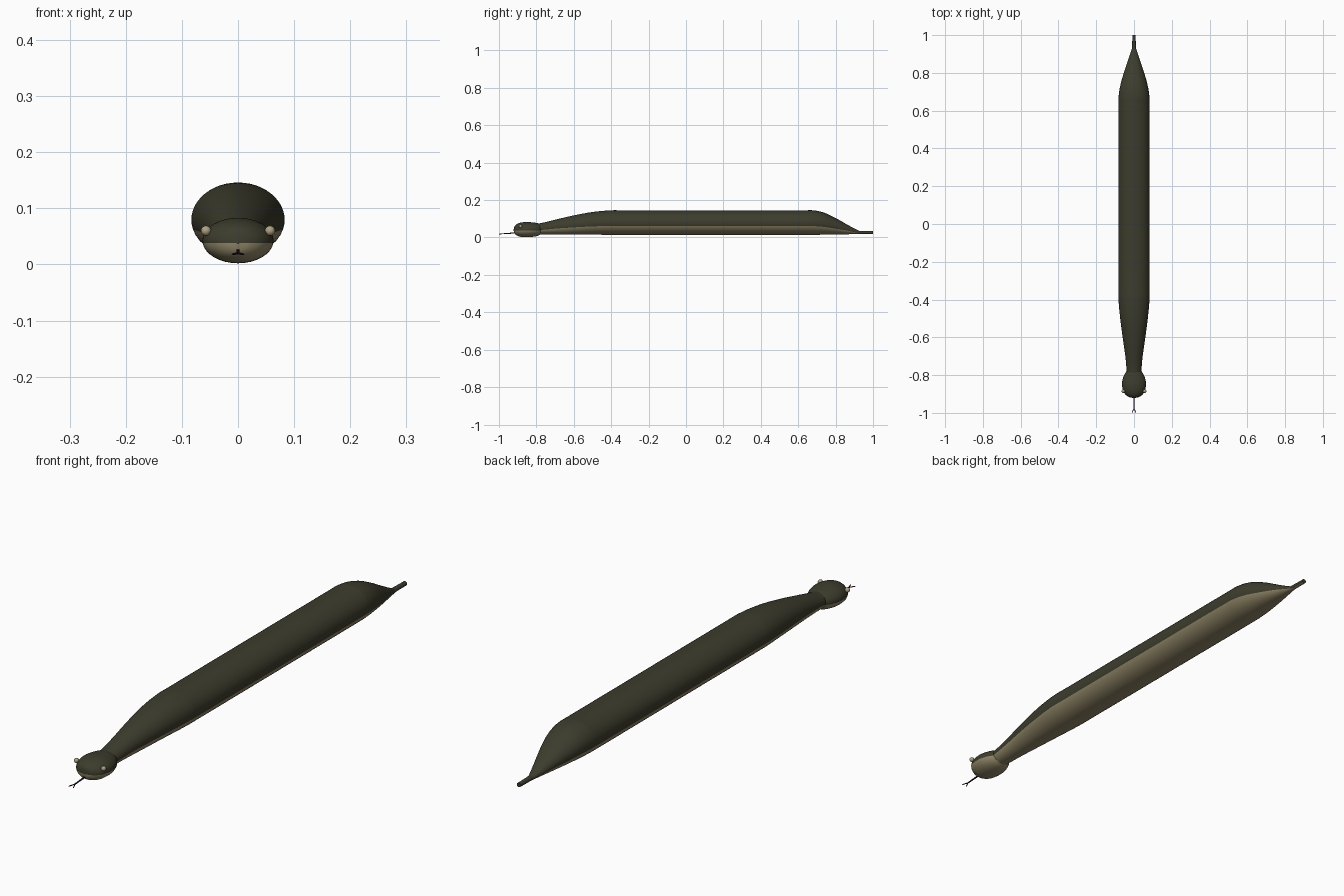
import bpy, bmesh, math
from mathutils import Vector

if "Cube" in bpy.data.objects:
    bpy.data.objects.remove(bpy.data.objects["Cube"])


def material(name, rgb):
    m = bpy.data.materials.new(name)
    m.use_nodes = True
    col = (*rgb, 1)
    m.diffuse_color = col
    bsdf = next(n for n in m.node_tree.nodes if n.type == 'BSDF_PRINCIPLED')
    bsdf.inputs["Base Color"].default_value = col
    return m


OLIVE = material("dark olive scales", (0.045, 0.045, 0.026))
TAN = material("tan belly", (0.27, 0.23, 0.13))
EYE = material("pale eye", (0.42, 0.36, 0.23))
TONGUE = material("dark plum tongue", (0.03, 0.006, 0.02))


def finish(name, bm, mats, sharp=40):
    bmesh.ops.recalc_face_normals(bm, faces=bm.faces)
    me = bpy.data.meshes.new(name)
    bm.to_mesh(me)
    bm.free()
    for m in mats:
        me.materials.append(m)
    ob = bpy.data.objects.new(name, me)
    bpy.context.collection.objects.link(ob)
    bpy.ops.object.select_all(action='DESELECT')
    ob.select_set(True)
    bpy.context.view_layer.objects.active = ob
    bpy.ops.object.shade_smooth_by_angle(angle=math.radians(sharp))
    return ob


def spline(keys, steps):
    """Smooth the station values between the given keys."""
    out = []
    for i in range(len(keys) - 1):
        quad = [keys[max(i - 1, 0)], keys[i], keys[i + 1], keys[min(i + 2, len(keys) - 1)]]
        for s in range(steps):
            t = s / steps
            out.append([b + t * ((c - a) + t * (2 * a - 5 * b + 4 * c - d
                        + t * (3 * (b - c) + d - a))) / 2 for a, b, c, d in zip(*quad)])
    return out + [list(keys[-1])]


def loft(name, keys, steps=6, upper=28, lower=16):
    """Elliptic rings along y; keys are (y, half width, bottom, top, colour line)."""
    bm = bmesh.new()
    rings = []
    for y, w, low, high, line in spline(keys, steps):
        mid, h = (low + high) / 2, (high - low) / 2
        a0 = math.asin(max(-0.9, min(0.9, (line - mid) / h)))
        top = [a0 + (math.pi - 2 * a0) * k / upper for k in range(upper)]
        bottom = [math.pi - a0 + (math.pi + 2 * a0) * k / lower for k in range(lower)]
        rings.append([bm.verts.new((w * math.cos(a), y, mid + h * math.sin(a)))
                      for a in top + bottom])
    n = upper + lower
    for r, s in zip(rings, rings[1:]):
        for k in range(n):
            f = bm.faces.new((r[k], r[(k + 1) % n], s[(k + 1) % n], s[k]))
            f.material_index = int(k >= upper)
    bm.faces.new(rings[0])
    bm.faces.new(rings[-1])
    return finish(name, bm, [OLIVE, TAN], 50)


# Long body with tapering neck and thin tail tip
loft("body", [
    (-0.86, 0.034, 0.018, 0.068, 0.038), (-0.78, 0.039, 0.016, 0.076, 0.040),
    (-0.70, 0.046, 0.015, 0.095, 0.047), (-0.60, 0.060, 0.015, 0.118, 0.054),
    (-0.50, 0.073, 0.015, 0.136, 0.059), (-0.40, 0.082, 0.014, 0.145, 0.062),
    (-0.30, 0.083, 0.014, 0.145, 0.062), (0.20, 0.083, 0.014, 0.145, 0.062),
    (0.60, 0.083, 0.014, 0.145, 0.062), (0.68, 0.081, 0.014, 0.145, 0.061),
    (0.74, 0.071, 0.015, 0.132, 0.056), (0.80, 0.054, 0.016, 0.104, 0.047),
    (0.86, 0.034, 0.017, 0.070, 0.037), (0.92, 0.014, 0.018, 0.038, 0.024),
    (0.94, 0.010, 0.018, 0.035, 0.020), (1.00, 0.009, 0.018, 0.034, 0.020)])

# Broad rounded head
loft("head", [
    (-0.921, 0.003, 0.036, 0.044, 0.038), (-0.917, 0.024, 0.022, 0.060, 0.038),
    (-0.905, 0.043, 0.011, 0.071, 0.038), (-0.885, 0.057, 0.004, 0.079, 0.038),
    (-0.855, 0.063, 0.002, 0.083, 0.038), (-0.825, 0.061, 0.003, 0.081, 0.038),
    (-0.795, 0.050, 0.008, 0.077, 0.038), (-0.775, 0.036, 0.018, 0.070, 0.038)])

# Eyes
for name, side in (("left_eye", 1), ("right_eye", -1)):
    bm = bmesh.new()
    bmesh.ops.create_uvsphere(bm, u_segments=16, v_segments=10, radius=0.009)
    bmesh.ops.translate(bm, verts=bm.verts, vec=(side * 0.057, -0.885, 0.060))
    finish(name, bm, [EYE])


# Forked tongue
def rod(name, start, end, radius):
    start, end = Vector(start), Vector(end)
    d = end - start
    bm = bmesh.new()
    bmesh.ops.create_cone(bm, cap_ends=True, segments=8, radius1=radius,
                          radius2=radius * 0.7, depth=d.length)
    bm.transform(d.to_track_quat('Z', 'Y').to_matrix().to_4x4())
    bmesh.ops.translate(bm, verts=bm.verts, vec=(start + end) / 2)
    finish(name, bm, [TONGUE])


fork = (0, -0.975, 0.020)
rod("tongue", (0, -0.89, 0.026), fork, 0.0035)
for name, side in (("left_tongue_tip", 1), ("right_tongue_tip", -1)):
    rod(name, fork, (side * 0.010, -0.999, 0.018), 0.0022)
